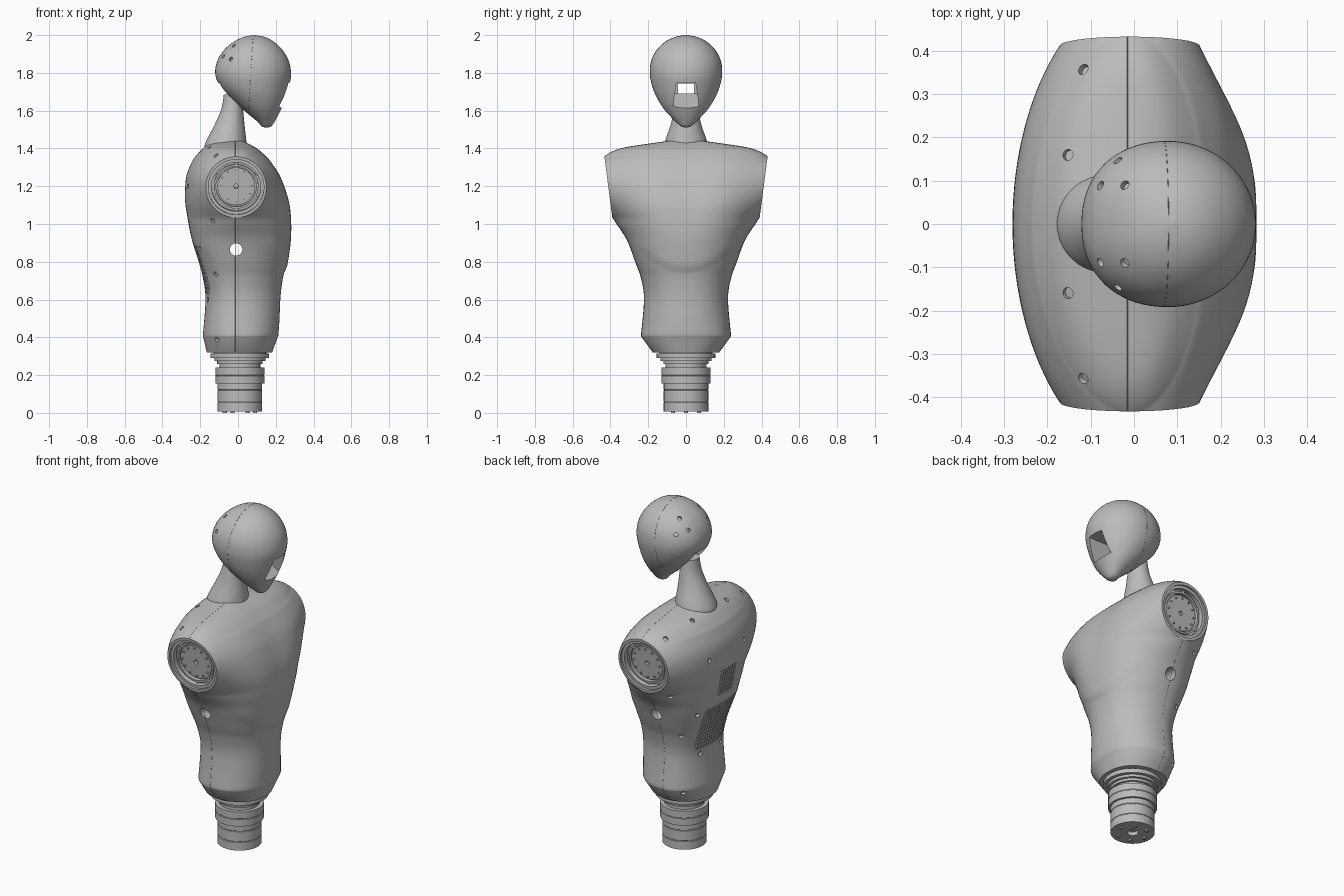
import bpy, bmesh, math
from mathutils import Vector, Matrix
from mathutils.bvhtree import BVHTree

cube = bpy.data.objects.get("Cube")
if cube:
    bpy.data.objects.remove(cube)

gray = bpy.data.materials.new("shell gray")
gray.use_nodes = True
gray.diffuse_color = (0.5, 0.5, 0.5, 1)
gray.node_tree.nodes["Principled BSDF"].inputs["Base Color"].default_value = (0.5, 0.5, 0.5, 1)

TILT = 0.13                      # lean of the shoulder openings
ARM_Z, ARM_X, ARM_R = 1.195, -0.01, 0.161


def arm_plane(z):
    return 0.411 + TILT * (z - ARM_Z)


def make(name, bm, helper=False):
    bmesh.ops.recalc_face_normals(bm, faces=bm.faces)
    me = bpy.data.meshes.new(name)
    bm.to_mesh(me)
    bm.free()
    ob = bpy.data.objects.new(name, me)
    bpy.context.collection.objects.link(ob)
    me.materials.append(gray)
    if helper:
        ob.hide_render = True
        ob.hide_viewport = True
    return ob


def smooth(ob, angle=30):
    bpy.ops.object.select_all(action='DESELECT')
    ob.select_set(True)
    bpy.context.view_layer.objects.active = ob
    bpy.ops.object.shade_smooth_by_angle(angle=math.radians(angle))


def spline(rows, steps):
    """Catmull-Rom through rows of values."""
    out = []
    for i in range(len(rows) - 1):
        quad = [rows[max(i - 1, 0)], rows[i], rows[i + 1], rows[min(i + 2, len(rows) - 1)]]
        for s in range(steps):
            t = s / steps
            out.append([b + 0.5 * t * (c - a + t * (2*a - 5*b + 4*c - d + t * (3*(b - c) + d - a)))
                        for a, b, c, d in zip(*quad)])
    return out + [list(rows[-1])]


def loft(rings):
    """Closed skin over rings of points."""
    bm = bmesh.new()
    vs = [[bm.verts.new(p) for p in ring] for ring in rings]
    n = len(rings[0])
    for a, b in zip(vs, vs[1:]):
        for i in range(n):
            j = (i + 1) % n
            bm.faces.new((a[i], a[j], b[j], b[i]))
    bm.faces.new(vs[0])
    bm.faces.new(vs[-1])
    return bm


def oval(half, w, front, back, n):
    """Oval outline; a higher power makes that half boxier."""
    pts = []
    for k in range(n):
        a = 2 * math.pi * k / n
        c, s = math.cos(a), math.sin(a)
        e = 2 / (front if c > 0 else back)
        pts.append((half * math.copysign(abs(c) ** e, c), w * math.copysign(abs(s) ** e, s)))
    return pts


def ovals(rows, back=2):
    """Oval rings from rows of height, back, front and half width."""
    return [[((b + f) / 2 + x, y, z) for x, y in oval((f - b) / 2, w, 2, back, 72)]
            for z, b, f, w in rows]


def ramp(v, lo, hi):
    return min(1, max(0, (v - lo) / (hi - lo)))


def lathe(name, profile, matrix, n=64):
    rings = [[matrix @ Vector((r * math.cos(2 * math.pi * k / n), r * math.sin(2 * math.pi * k / n), h))
              for k in range(n)] for r, h in profile]
    ob = make(name, loft(rings))
    smooth(ob)


def cylinder(bm, centre, axis, r, depth, n=20):
    m = Matrix.Translation(centre) @ Vector(axis).to_track_quat('Z', 'X').to_matrix().to_4x4()
    bmesh.ops.create_cone(bm, cap_ends=True, segments=n, radius1=r, radius2=r, depth=depth, matrix=m)


def screw_holes(bm, ob, spots, r):
    """Mirrored shallow holes square to the skin of ob."""
    mesh = ob.data
    tree = BVHTree.FromPolygons([v.co for v in mesh.vertices], [p.vertices[:] for p in mesh.polygons])
    for x, y, z in spots:
        for s in (-1, 1):
            p, normal, _, _ = tree.find_nearest((x, s * y, z))
            cylinder(bm, p, normal, r, 0.03)


def box(bm, lo, hi):
    lo, hi = Vector(lo), Vector(hi)
    bmesh.ops.create_cube(bm, size=1, matrix=Matrix.Translation((lo + hi) / 2) @ Matrix.Diagonal((*(hi - lo), 1)))


def cut(ob, cutter):
    mod = ob.modifiers.new("cut", 'BOOLEAN')
    mod.operation, mod.solver, mod.object = 'DIFFERENCE', 'EXACT', cutter


def seam(name, ob, x, normal):
    """Fine bead where a plane meets the skin."""
    bm = bmesh.new()
    bm.from_mesh(ob.data)
    geom = bm.verts[:] + bm.edges[:] + bm.faces[:]
    res = bmesh.ops.bisect_plane(bm, geom=geom, plane_co=(x, 0, 2), plane_no=normal)
    cu = bpy.data.curves.new(name, 'CURVE')
    cu.dimensions, cu.bevel_depth, cu.bevel_resolution = '3D', 0.0007, 0
    for e in res["geom_cut"]:
        if isinstance(e, bmesh.types.BMEdge) and e.calc_length() < 0.12:
            sp = cu.splines.new('POLY')
            sp.points.add(1)
            for p, v in zip(sp.points, e.verts):
                p.co = (*v.co, 1)
    bm.free()
    cu.materials.append(gray)
    bpy.context.collection.objects.link(bpy.data.objects.new(name, cu))


# Torso: height, back, front, half width
body = [(0.32, -.165, .18, .175), (0.405, -.185, .212, .237)]
body += spline([(0.41, -.186, .214, .238), (0.6, -.172, .228, .222), (0.71, -.185, .245, .237),
                (0.79, -.205, .263, .265), (0.92, -.245, .28, .315), (1.035, -.268, .28, .387),
                (1.13, -.28, .265, .405), (1.25, -.274, .222, .42), (1.33, -.243, .172, .43),
                (1.358, -.225, .148, .431), (1.40, -.185, .1, .345), (1.43, -.14, .045, .16),
                (1.443, -.09, .01, .06)], 8)
rings = []
for z, b, f, w in body:
    mid, half, wide = (b + f) / 2, (f - b) / 2, w
    reach = ARM_R ** 2 - (z - ARM_Z) ** 2
    if reach > 0:                # swell so the arm plane slices out a round opening
        w = arm_plane(z) / math.sqrt(1 - reach / half ** 2)
        wide = arm_plane(z)
    arm = ramp(z, .88, 1.03)
    ring = []
    for x, y in oval(half, w, 2.4 - .4 * arm, 2 + .3 * ramp(z, .6, .85) * (1 - arm), 112):
        u = min(1, abs(y) / wide)
        front = max(0, x / half)
        x += mid + (ARM_X - mid) * u ** 2
        if front > 0:            # broad chest
            x += 0.28 * arm * u * u * (.85 - u) * (1 - u) * (half / .28) ** 2
        crease = 0.78 + 1.9 * y * y          # lower edge of the chest
        x -= 0.008 * ramp(crease - z, 0, .04) * ramp(z, .5, .7) * front ** 2
        ring.append((x, y, z))
    rings.append(ring)
bm = loft(rings)
for s in (-1, 1):
    geom = bm.verts[:] + bm.edges[:] + bm.faces[:]
    bmesh.ops.bisect_plane(bm, geom=geom, plane_co=(0, s * arm_plane(ARM_Z), ARM_Z),
                           plane_no=(0, s, -TILT), clear_outer=True)
    bmesh.ops.holes_fill(bm, edges=[e for e in bm.edges if e.is_boundary])
torso = make("torso", bm)
seam("torso_seam", torso, -0.015, (1, 0, 0))

# Torso openings: arm sockets, side hole, screw holes, back vents
bm = bmesh.new()
cylinder(bm, (ARM_X, 0, 0.865), (0, 1, 0), 0.033, 1.2, 32)
for s in (-1, 1):
    cylinder(bm, (ARM_X, s * arm_plane(ARM_Z), ARM_Z), (0, s, -TILT), 0.147, 0.13, 64)
screw_holes(bm, torso, ((-.115, .355, 1.36), (-.155, .16, 1.41), (-.262, .16, 1.2), (-.13, .33, 1.02),
                        (-.2, .18, .87), (-.115, .21, .735), (-.17, .1, .6), (-.115, .19, .385)), 0.013)
for y0, z0, cols, rows in ((-.14, .63, 14, 13), (-.07, .95, 7, 8)):
    for i in range(cols):
        for j in range(rows):
            y, z = y0 + 0.02 * i, z0 + 0.02 * j
            box(bm, (-.35, y, z), (-.15, y + 0.013, z + 0.013))
cut(torso, make("torso_cutter", bm, True))
smooth(torso)

# Shoulder sockets with bolt circles
socket = [(.001, -.05), (.012, -.05), (.012, -.035), (.1, -.035), (.1, -.045), (.107, -.045),
          (.107, -.025), (.118, -.025), (.118, -.04), (.13, -.04), (.13, -.012), (.148, -.012),
          (.148, -.064), (.001, -.064)]
for s, side in ((1, "left"), (-1, "right")):
    turn = Vector((0, s, -TILT)).to_track_quat('Z', 'X').to_matrix().to_4x4()
    frame = Matrix.Translation((ARM_X, s * arm_plane(ARM_Z), ARM_Z)) @ turn
    lathe(side + "_arm_socket", socket, frame)
    bm = bmesh.new()
    for count, radius, size, h in ((12, .085, .005, -.034), (6, .124, .008, -.036)):
        for k in range(count):
            a = 2 * math.pi * k / count
            p = frame @ Vector((radius * math.cos(a), radius * math.sin(a), h))
            cylinder(bm, p, (0, s, -TILT), size, 0.012, 10)
    make(side + "_arm_socket_bolts", bm)

# Neck
neck = make("neck", loft(ovals(spline([(1.40, -.178, .05, .113), (1.435, -.17, .045, .112),
            (1.53, -.122, .034, .08), (1.61, -.088, .026, .062), (1.685, -.075, .015, .052)], 6))))
smooth(neck)

# Head
skull = [(1.51, .15, .156, .003), (1.517, .125, .176, .027), (1.54, .105, .193, .053),
         (1.6, .033, .225, .11), (1.66, -.035, .25, .15), (1.72, -.09, .268, .176),
         (1.79, -.12, .281, .191), (1.86, -.111, .27, .185), (1.92, -.075, .237, .156),
         (1.965, -.022, .19, .109), (1.99, .03, .142, .056), (2.0, .082, .09, .004)]
head = make("head", loft(ovals(spline(skull, 5), 2.2)))
seam("head_seam", head, 0.08, (1, 0, -.06))

# Face recess, tunnel to the nape and screw holes
bm = bmesh.new()
outline = [(.4, 1.75), (.12, 1.75), (.12, 1.69), (.23, 1.615), (.25, 1.605), (.4, 1.605)]
caps = [[bm.verts.new((x, s * (.05 + (1.75 - z) * .15), z)) for x, z in outline] for s in (-1, 1)]
for cap in caps:
    bm.faces.new(cap)
for i in range(len(outline)):
    j = (i + 1) % len(outline)
    bm.faces.new((caps[0][i], caps[0][j], caps[1][j], caps[1][i]))
cut(head, make("face_cutter", bm, True))
bm = bmesh.new()
box(bm, (-.04, -.042, 1.692), (.2, .042, 1.745))
screw_holes(bm, head, ((-.08, .09, 1.89), (-.022, .09, 1.945), (-.04, .15, 1.875)), 0.011)
cut(head, make("head_cutter", bm, True))
bm = bmesh.new()
box(bm, (-.3, -.058, 1.655), (-.03, .058, 1.746))
cut(head, make("nape_cutter", bm, True))
smooth(head)

# Waist column with grooves
column = [(.03, .03), (.03, .008), (.118, .008), (.118, .055), (.116, .057), (.116, .059), (.118, .061),
          (.118, .118), (.116, .12), (.116, .122), (.118, .124), (.118, .155), (.13, .155), (.13, .195),
          (.128, .197), (.128, .199), (.13, .201), (.13, .24), (.108, .24), (.108, .26), (.12, .26),
          (.12, .275), (.135, .275), (.135, .29), (.155, .29), (.155, .315), (.14, .315), (.14, .34)]
lathe("waist_column", column, Matrix.Translation((.01, 0, 0)))
bm = bmesh.new()
for k in range(6):
    a = math.pi * k / 3
    cylinder(bm, (.01 + .08 * math.cos(a), .08 * math.sin(a), .01), (0, 0, 1), .011, .02, 12)
make("column_bolts", bm)
